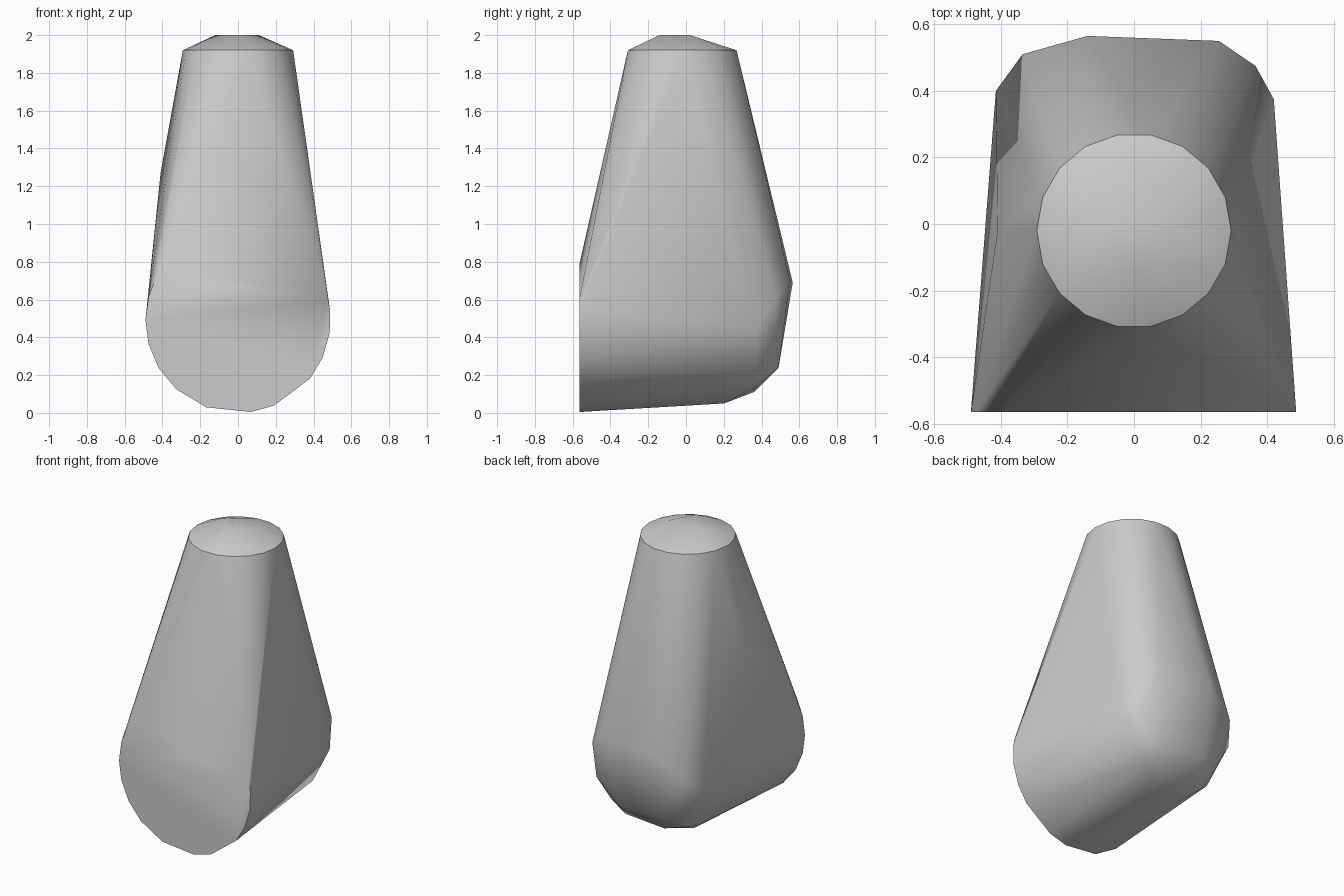
import bpy
import bmesh
from math import cos, sin, pi, radians

default_cube = bpy.data.objects.get("Cube")
if default_cube:
    bpy.data.objects.remove(default_cube, do_unlink=True)


def make_material(name, colour):
    """One plain colour for viewport and render."""
    material = bpy.data.materials.new(name)
    material.use_nodes = True
    material.diffuse_color = colour
    shader = material.node_tree.nodes["Principled BSDF"]
    shader.inputs["Base Color"].default_value = colour
    return material


def hull_object(name, points, material):
    """Skin a set of guide points with a convex shell."""
    bm = bmesh.new()
    for point in points:
        bm.verts.new(point)
    result = bmesh.ops.convex_hull(bm, input=bm.verts[:])
    loose = [v for v in bm.verts if not v.link_faces]
    bmesh.ops.delete(bm, geom=loose, context="VERTS")
    # Merge the coplanar triangles of the flat front into one face
    bmesh.ops.dissolve_limit(bm, angle_limit=radians(1),
                             verts=bm.verts[:], edges=bm.edges[:])
    bmesh.ops.recalc_face_normals(bm, faces=bm.faces[:])
    mesh = bpy.data.meshes.new(name)
    bm.to_mesh(mesh)
    bm.free()
    mesh.materials.append(material)
    obj = bpy.data.objects.new(name, mesh)
    bpy.context.scene.collection.objects.link(obj)
    return obj


# Flat front: an arc of a disc, open where it meets the sloping face
front_y = -0.565
disc_radius = 0.49
front_angles = [143, 151, 165, 180, 195, 211, 228, 250,
                278, 293, 321, 336, 352, 366, 373]
front_disc = [(disc_radius * cos(radians(a)), front_y,
               disc_radius + disc_radius * sin(radians(a)))
              for a in front_angles]

# Neck ring with the low faceted cap above it
ring_sides = 18
neck_ring = [(0.292 * cos(2 * pi * i / ring_sides),
              0.292 * sin(2 * pi * i / ring_sides) - 0.02, 1.92)
             for i in range(ring_sides)]
cap = [(-0.12, 0.01, 2), (0.11, 0.02, 2), (0.02, -0.14, 2)]

# Rounded heel at the back
heel_upper = [(-0.14, 0.565, 0.69), (0.255, 0.55, 0.7), (0.365, 0.475, 0.61),
              (-0.335, 0.51, 0.56), (-0.415, 0.4, 0.45), (0.42, 0.375, 0.45)]
heel_lower = [(0.33, 0.48, 0.39), (0.15, 0.49, 0.24), (-0.15, 0.49, 0.24),
              (-0.3, 0.43, 0.27), (0.3, 0.37, 0.21), (-0.31, 0.32, 0.17)]
heel_base = [(0.2, 0.36, 0.13), (-0.09, 0.36, 0.11), (0.05, 0.2, 0.05),
             (-0.2, 0.2, 0.08)]

# Slight swelling on the right flank
flank = [(-0.41, -0.02, 1.27)]

grey = make_material("light grey", (0.6, 0.6, 0.6, 1))
body = hull_object("tapered_body",
                   front_disc + neck_ring + cap + heel_upper
                   + heel_lower + heel_base + flank, grey)

# Soft shading over the facets, crisp around the neck and front rim
bpy.ops.object.select_all(action="DESELECT")
body.select_set(True)
bpy.context.view_layer.objects.active = body
bpy.ops.object.shade_smooth_by_angle(angle=radians(40))
